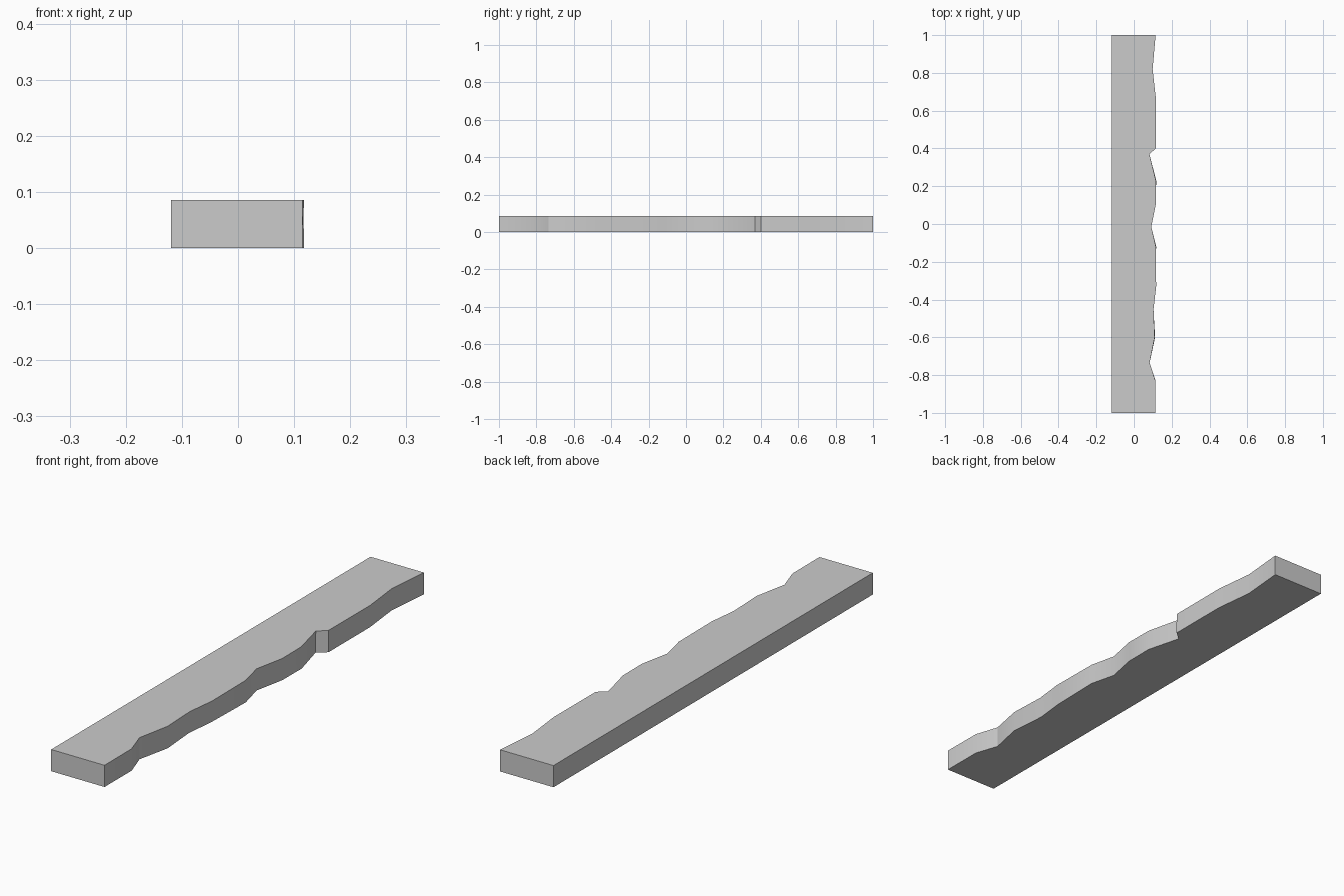
import bpy, bmesh

if "Cube" in bpy.data.objects:
    bpy.data.objects.remove(bpy.data.objects["Cube"])

H = 0.086
LEFT = -0.119
# worn edge: (y, x at the bottom, x at the top)
edge = [(-1, .115, .115), (-.83, .115, .114), (-.735, .083, .083), (-.60, .112, .110),
        (-.45, .100, .104), (-.33, .113, .118), (-.12, .118, .116), (-.015, .092, .092),
        (.11, .117, .117), (.23, .118, .116), (.37, .081, .082), (.40, .117, .116),
        (.66, .117, .117), (.82, .099, .099), (1, .115, .115)]

# plank outline lofted from bottom to top
bm = bmesh.new()


def ring(col, z):
    pts = [(LEFT, -1)] + [(e[col], e[0]) for e in edge] + [(LEFT, 1)]
    return [bm.verts.new((x, y, z)) for x, y in pts]


low, high = ring(1, 0), ring(2, H)
n = len(low)
bm.faces.new(low[::-1])
bm.faces.new(high)
for i in range(n):
    j = (i + 1) % n
    bm.faces.new((low[i], low[j], high[j], high[i]))
bmesh.ops.recalc_face_normals(bm, faces=bm.faces)

mesh = bpy.data.meshes.new("worn_plank")
bm.to_mesh(mesh)
bm.free()
plank = bpy.data.objects.new("worn_plank", mesh)
bpy.context.collection.objects.link(plank)

# smooth worn side, crisp board edges
bpy.context.view_layer.objects.active = plank
plank.select_set(True)
bpy.ops.object.shade_smooth_by_angle(angle=0.5)
